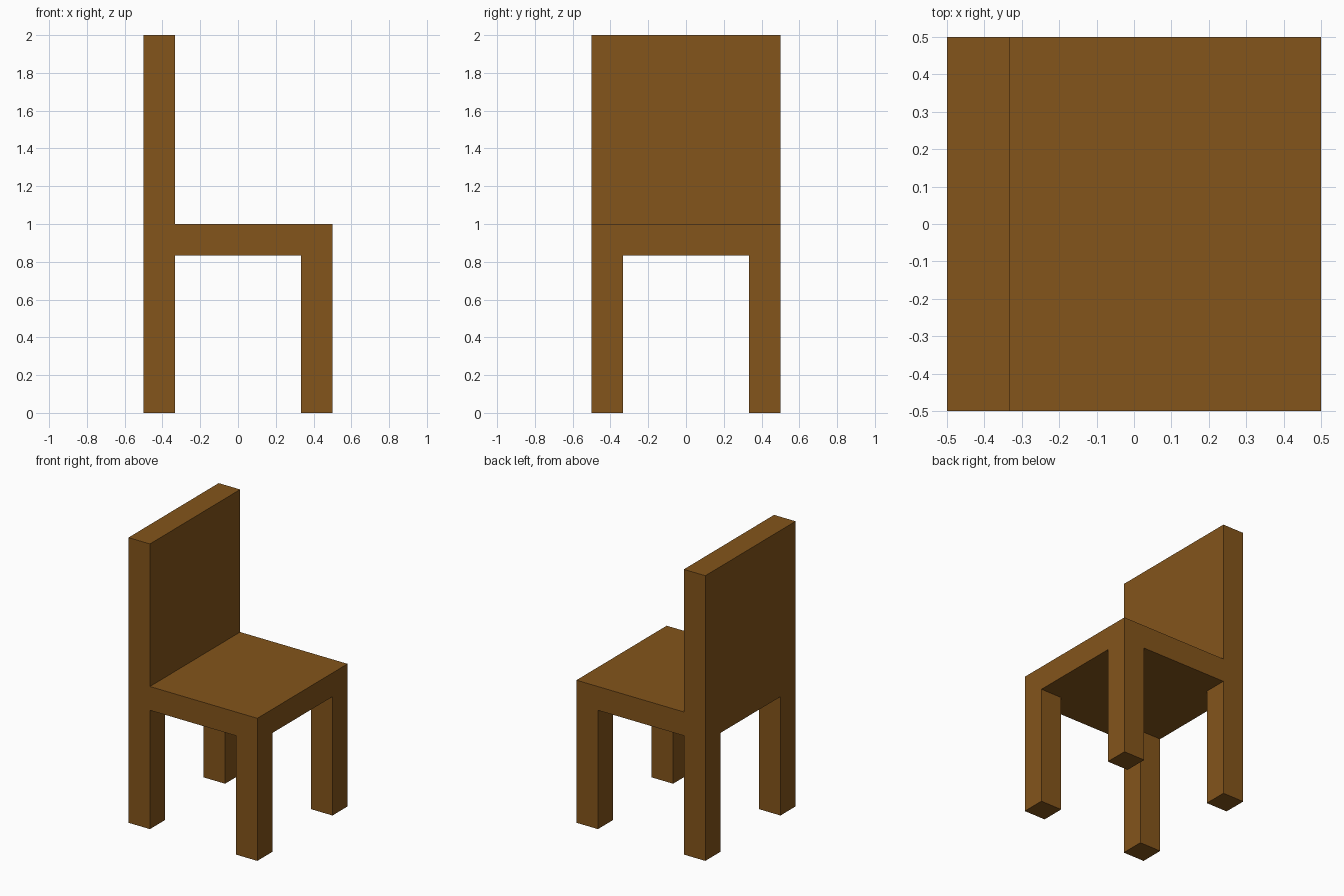
import bpy
import bmesh
from mathutils import Vector

if "Cube" in bpy.data.objects:
    bpy.data.objects.remove(bpy.data.objects["Cube"])

T = 1 / 6          # thickness of every board and leg
HALF = 0.5         # half the seat width
SEAT_TOP = 1.0
TOP = 2.0

wood = bpy.data.materials.new("brown_wood")
wood.diffuse_color = (0.23, 0.09, 0.011, 1)
wood.use_nodes = True
wood.node_tree.nodes["Principled BSDF"].inputs["Base Color"].default_value = wood.diffuse_color


def box(name, low, high):
    """Flat-shaded box spanning two opposite corners, origin at its centre."""
    low, high = Vector(low), Vector(high)
    bm = bmesh.new()
    bmesh.ops.create_cube(bm, size=1)
    bmesh.ops.scale(bm, vec=high - low, verts=bm.verts)
    mesh = bpy.data.meshes.new(name)
    bm.to_mesh(mesh)
    bm.free()
    mesh.materials.append(wood)
    obj = bpy.data.objects.new(name, mesh)
    obj.location = (low + high) / 2
    bpy.context.collection.objects.link(obj)
    return obj


# Seat slab
box("seat", (-HALF, -HALF, SEAT_TOP - T), (HALF, HALF, SEAT_TOP))

# Backrest standing on the -x edge of the seat
box("backrest", (-HALF, -HALF, SEAT_TOP), (-HALF + T, HALF, TOP))

# Four square legs flush with the seat corners
c = HALF - T / 2
for x_name, x in (("back", -c), ("front", c)):
    for y_name, y in (("right", -c), ("left", c)):
        box(f"{x_name}_{y_name}_leg",
            (x - T / 2, y - T / 2, 0), (x + T / 2, y + T / 2, SEAT_TOP - T))
